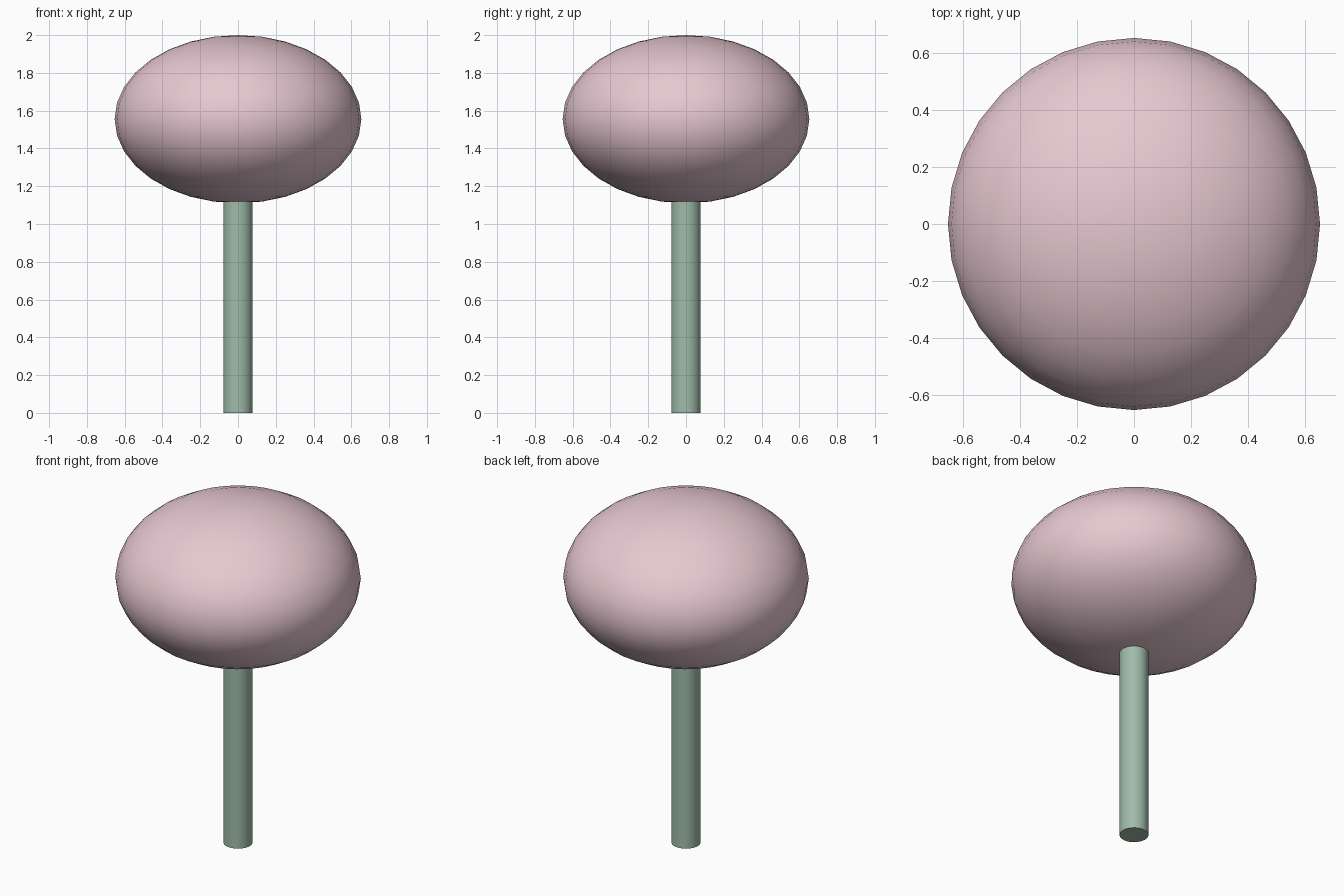
import bpy

if "Cube" in bpy.data.objects:
    bpy.data.objects.remove(bpy.data.objects["Cube"])


def finish(name, color):
    obj = bpy.context.object
    obj.name = name
    mat = bpy.data.materials.new(name + "_colour")
    mat.diffuse_color = (*color, 1.0)
    mat.use_nodes = True
    mat.node_tree.nodes["Principled BSDF"].inputs["Base Color"].default_value = mat.diffuse_color
    obj.data.materials.append(mat)
    bpy.ops.object.transform_apply(location=False, rotation=False, scale=True)
    bpy.ops.object.shade_smooth_by_angle()
    return obj


# Straight stem, its top tucked just inside the crown
STEM_TOP = 1.13
bpy.ops.mesh.primitive_cylinder_add(vertices=32, radius=0.077, depth=STEM_TOP,
                                    location=(0, 0, STEM_TOP / 2))
finish("stem", (0.35, 0.50, 0.40))

# Flattened round crown
bpy.ops.mesh.primitive_uv_sphere_add(segments=32, ring_count=16, radius=1,
                                     location=(0, 0, 1.555))
bpy.context.object.scale = (0.653, 0.653, 0.445)
finish("crown", (0.80, 0.58, 0.64))
